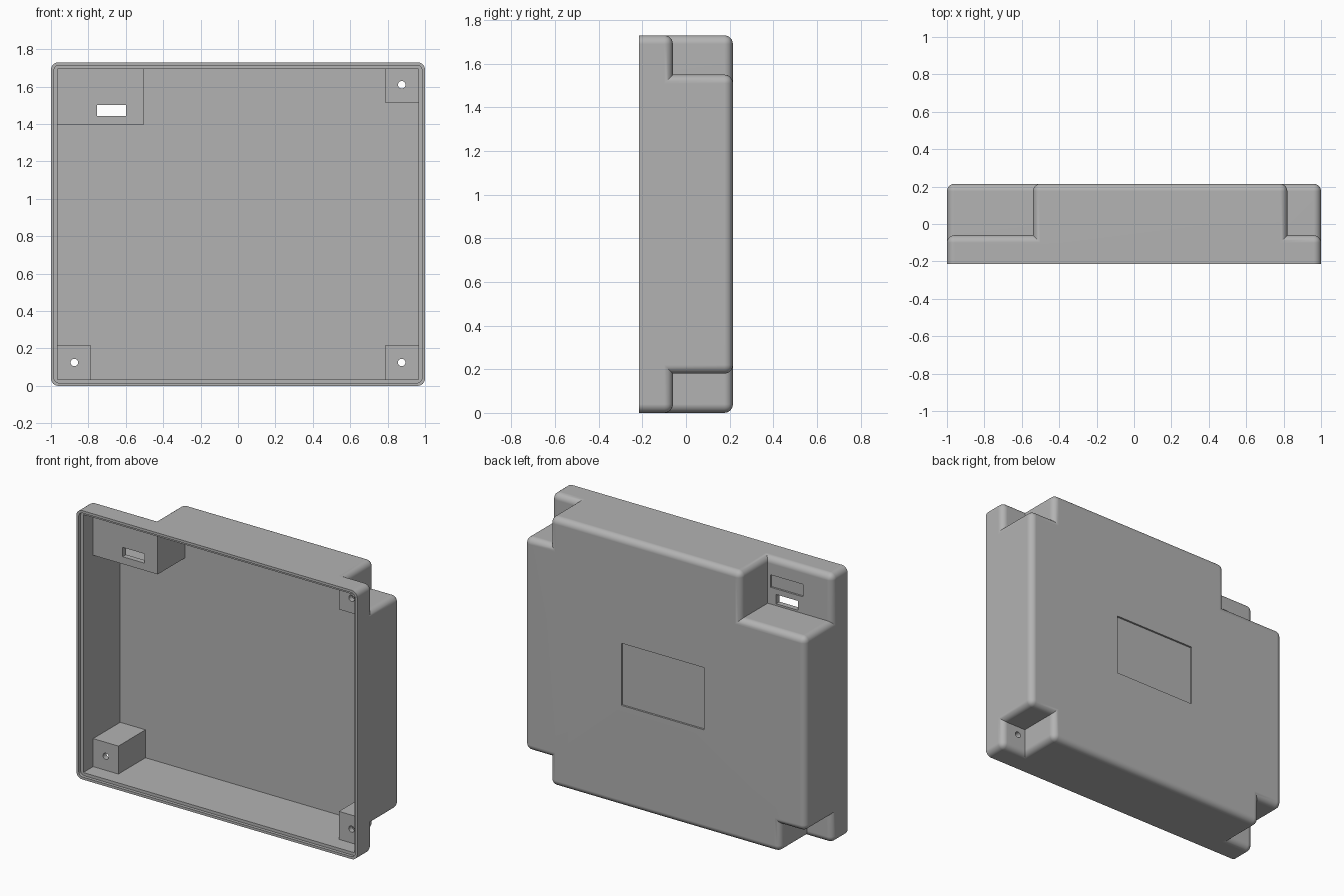
import bpy
import bmesh
import math
from mathutils import Matrix, Vector

cube = bpy.data.objects.get("Cube")
if cube:
    bpy.data.objects.remove(cube, do_unlink=True)

HEIGHT = 1.73
FRONT, BACK = -0.215, 0.215
SHELF = -0.06      # depth where the corner notches stop
WALL = 0.035
ROUND = 0.04

grey = bpy.data.materials.new("plain grey")
grey.use_nodes = True
GREY = (0.45, 0.45, 0.45, 1)
grey.diffuse_color = GREY
grey.node_tree.nodes["Principled BSDF"].inputs["Base Color"].default_value = GREY


def make_object(name, bm):
    mesh = bpy.data.meshes.new(name)
    bm.to_mesh(mesh)
    bm.free()
    mesh.materials.append(grey)
    obj = bpy.data.objects.new(name, mesh)
    bpy.context.scene.collection.objects.link(obj)
    return obj


def box(name, xs, ys, zs, corner=0):
    """Box from ranges; corner rounds the edges running front to back."""
    bm = bmesh.new()
    size = Vector((xs[1] - xs[0], ys[1] - ys[0], zs[1] - zs[0]))
    middle = Vector((sum(xs), sum(ys), sum(zs))) / 2
    bmesh.ops.create_cube(bm, size=1, matrix=Matrix.Translation(middle) @ Matrix.Diagonal(size).to_4x4())
    if corner:
        edges = [e for e in bm.edges if abs(e.verts[0].co.y - e.verts[1].co.y) > 0.01]
        bmesh.ops.bevel(bm, geom=edges, offset=corner, segments=6, profile=0.5, affect='EDGES')
    return make_object(name, bm)


def rod(name, x, z, radius):
    bm = bmesh.new()
    place = Matrix.Translation((x, -0.08, z)) @ Matrix.Rotation(math.pi / 2, 4, 'X')
    bmesh.ops.create_cone(bm, cap_ends=True, segments=24, radius1=radius, radius2=radius,
                          depth=0.2, matrix=place)
    return make_object(name, bm)


def activate(obj):
    bpy.ops.object.select_all(action='DESELECT')
    obj.select_set(True)
    bpy.context.view_layer.objects.active = obj


def cut(target, cutter):
    activate(target)
    mod = target.modifiers.new("cut", 'BOOLEAN')
    mod.operation = 'DIFFERENCE'
    mod.solver = 'EXACT'
    mod.object = cutter
    bpy.ops.object.modifier_apply(modifier=mod.name)
    bpy.data.objects.remove(cutter, do_unlink=True)


# Corner notches as (x range, z range), running out past the body
FAR = 0.3
notches = [
    ((-1 - FAR, -0.54), (1.43, HEIGHT + FAR)),
    ((0.82, 1 + FAR), (1.55, HEIGHT + FAR)),
    ((-1 - FAR, -0.82), (-FAR, 0.18)),
    ((0.82, 1 + FAR), (-FAR, 0.18)),
]

# Outer body with the notches taken out of the back
shell = box("enclosure_shell", (-1, 1), (FRONT, BACK), (0, HEIGHT))
for xs, zs in notches:
    cut(shell, box("notch", xs, (SHELF, BACK + FAR), zs))

# Round every convex edge except the open front rim
bm = bmesh.new()
bm.from_mesh(shell.data)
bmesh.ops.remove_doubles(bm, verts=bm.verts, dist=0.0001)
bmesh.ops.dissolve_limit(bm, angle_limit=0.01, verts=bm.verts, edges=bm.edges)
bm.normal_update()
edges = [e for e in bm.edges if e.is_convex and e.calc_face_angle(0) > 0.5
         and any(v.co.y > FRONT + 0.01 for v in e.verts)]
bmesh.ops.bevel(bm, geom=edges, offset=ROUND, segments=6, profile=0.5,
                affect='EDGES', clamp_overlap=False)
bm.to_mesh(shell.data)
bm.free()

# Hollow interior, leaving hollow posts behind each notch
cavity = box("cavity", (-1 + WALL, 1 - WALL), (FRONT - FAR, BACK - WALL), (WALL, HEIGHT - WALL))
for (x0, x1), (z0, z1) in notches:
    xs = (x0, x1 + WALL) if x0 < 0 else (x0 - WALL, x1)
    zs = (z0, z1 + WALL) if z0 < 0 else (z0 - WALL, z1)
    cut(cavity, box("post", xs, (SHELF - WALL, BACK + FAR), zs))
cut(shell, cavity)

# Stepped lip for a lid around the front opening
LIP = 0.016
cut(shell, box("lip", (-1 + LIP, 1 - LIP), (FRONT - FAR, FRONT + 0.02), (LIP, HEIGHT - LIP), 0.028))

# Screw holes in the three small corners
for x, z in ((-0.875, 0.125), (0.875, 0.125), (0.875, 1.61)):
    cut(shell, rod("screw_hole", x, z, 0.02))

# Connector slot, small recess above it and large label recess on the back
cut(shell, box("slot", (-0.755, -0.6), (-0.15, 0), (1.442, 1.502)))
cut(shell, box("small_recess", (-0.79, -0.56), (SHELF - 0.012, 0), (1.538, 1.618)))
cut(shell, box("label_recess", (-0.28, 0.31), (BACK - 0.012, BACK + FAR), (0.65, 1.05)))

# Smooth rounds with flat walls
activate(shell)
bpy.ops.object.shade_smooth_by_angle(angle=math.radians(30))
weighted = shell.modifiers.new("flat_walls", 'WEIGHTED_NORMAL')
weighted.keep_sharp = True
